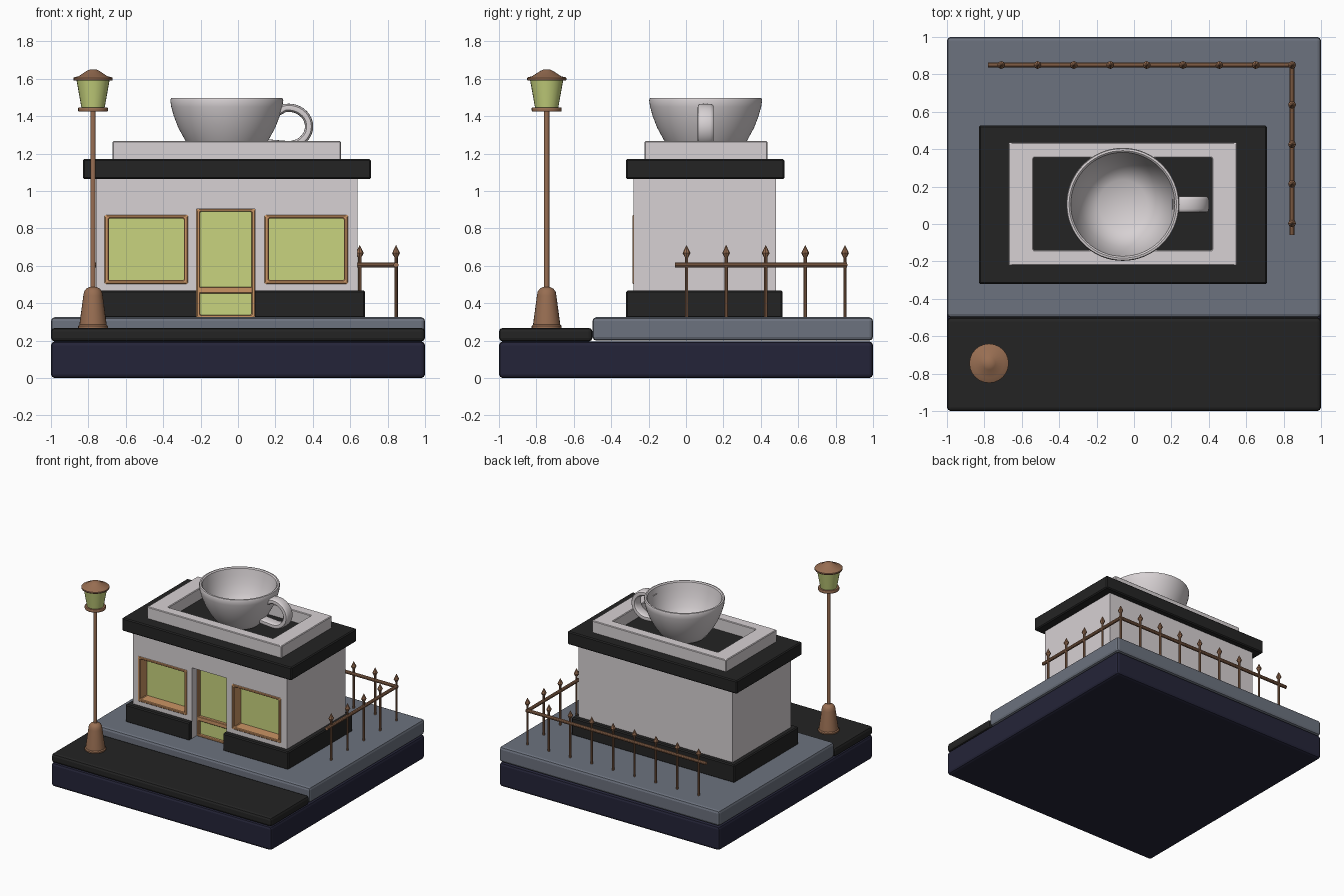
import bpy, bmesh, math
from mathutils import Vector

if "Cube" in bpy.data.objects:
    bpy.data.objects.remove(bpy.data.objects["Cube"])


def material(name, rgb):
    m = bpy.data.materials.new(name)
    m.diffuse_color = tuple((c / 255 / 12.92) if c < 11 else ((c / 255 + 0.055) / 1.055) ** 2.4 for c in rgb) + (1,)
    m.use_nodes = True
    m.node_tree.nodes["Principled BSDF"].inputs["Base Color"].default_value = m.diffuse_color
    return m


NAVY = material("navy", (36, 36, 56))
GREY = material("pavement grey", (108, 114, 126))
BLACK = material("black", (36, 36, 36))
WHITE = material("off white", (215, 209, 211))
GLASS = material("yellow green glass", (200, 212, 126))
WOOD = material("orange wood", (202, 148, 100))
COPPER = material("brown metal", (152, 110, 82))


def finish(bm, name, mat, smooth=False):
    bmesh.ops.recalc_face_normals(bm, faces=bm.faces)
    me = bpy.data.meshes.new(name)
    bm.to_mesh(me)
    bm.free()
    ob = bpy.data.objects.new(name, me)
    bpy.context.collection.objects.link(ob)
    me.materials.append(mat)
    if smooth:
        bpy.ops.object.select_all(action='DESELECT')
        ob.select_set(True)
        bpy.context.view_layer.objects.active = ob
        bpy.ops.object.shade_smooth_by_angle(angle=math.radians(35))
    return ob


def box(name, mat, x, y, z, bevel=0.0, seg=2):
    bm = bmesh.new()
    bmesh.ops.create_cube(bm, size=1)
    for v in bm.verts:
        v.co = [(r[0] + r[1]) / 2 + c * (r[1] - r[0]) for c, r in zip(v.co, (x, y, z))]
    if bevel:
        bmesh.ops.bevel(bm, geom=bm.edges[:], offset=bevel, segments=seg, profile=0.5, affect='EDGES')
    return finish(bm, name, mat)


def frame(name, mat, u, v, d, tu, tv, upright=True, bevel=0.005):
    """Rectangular ring; upright lies in XZ with depth in Y, otherwise in XY with depth in Z."""
    bm = bmesh.new()
    loops = []
    for depth in d:
        for k in (0, 1):
            a, b, c, e = u[0] + k * tu, u[1] - k * tu, v[0] + k * tv, v[1] - k * tv
            pts = [(a, c), (b, c), (b, e), (a, e)]
            loops.append([bm.verts.new((p, depth, q) if upright else (p, q, depth)) for p, q in pts])
    for i, j in ((0, 1), (1, 3), (3, 2), (2, 0)):
        for n in range(4):
            m = (n + 1) % 4
            bm.faces.new((loops[i][n], loops[i][m], loops[j][m], loops[j][n]))
    bmesh.ops.bevel(bm, geom=bm.edges[:], offset=bevel, segments=1, affect='EDGES')
    return finish(bm, name, mat)


def lathe(name, mat, profile, centre, sides=24):
    bm = bmesh.new()
    rings = []
    for r, z in profile:
        n = sides if r > 0 else 1
        rings.append([bm.verts.new((centre[0] + r * math.cos(2 * math.pi * i / sides),
                                    centre[1] + r * math.sin(2 * math.pi * i / sides), z)) for i in range(n)])
    for a, b in zip(rings, rings[1:]):
        for i in range(sides):
            j = (i + 1) % sides
            quad = [a[i % len(a)], a[j % len(a)], b[j % len(b)], b[i % len(b)]]
            bm.faces.new(list(dict.fromkeys(quad)))
    return finish(bm, name, mat, True)


def rod(name, mat, p, q, radius, sides=10):
    p, q = Vector(p), Vector(q)
    bm = bmesh.new()
    bmesh.ops.create_cone(bm, cap_ends=True, segments=sides, radius1=radius, radius2=radius, depth=(q - p).length)
    rot = (q - p).to_track_quat('Z', 'Y')
    for v in bm.verts:
        v.co = rot @ v.co + (p + q) / 2
    return finish(bm, name, mat, True)


def cut(target, x, y, z):
    cutter = box("cutter", WHITE, x, y, z)
    cutter.hide_render = True
    mod = target.modifiers.new("opening", 'BOOLEAN')
    mod.operation, mod.solver, mod.object = 'DIFFERENCE', 'EXACT', cutter
    bpy.ops.object.select_all(action='DESELECT')
    bpy.context.view_layer.objects.active = target
    bpy.ops.object.modifier_apply(modifier=mod.name)
    bpy.data.objects.remove(cutter)


# Ground: base, pavement, road
box("base", NAVY, (-1, 1), (-1, 1), (0, 0.195), 0.02)
box("pavement", GREY, (-1, 1), (-0.5, 1), (0.2, 0.325), 0.02)
box("road", BLACK, (-1, 1), (-1, -0.5), (0.195, 0.268), 0.02)

# Walls and plinth with openings
walls = box("walls", WHITE, (-0.76, 0.64), (-0.28, 0.48), (0.325, 1.07))
plinth = box("plinth", BLACK, (-0.8, 0.68), (-0.32, 0.517), (0.32, 0.467), 0.008, 1)
DOOR_X, BACK = (-0.222, 0.092), -0.19
for part in (walls, plinth):
    cut(part, DOOR_X, (-0.5, BACK), (0.2, 0.905))

# Windows, deep lined frames with recessed glass
WIN_Z = (0.503, 0.872)
for side, wx in (("left", (-0.713, -0.268)), ("right", (0.143, 0.588))):
    cut(walls, (wx[0] + 0.004, wx[1] - 0.004), (-0.5, BACK), (WIN_Z[0] + 0.004, WIN_Z[1] - 0.004))
    frame(side + "_window_frame", WOOD, wx, WIN_Z, (-0.286, BACK), 0.022, 0.02)
    box(side + "_window_glass", GLASS, (wx[0] + 0.01, wx[1] - 0.01), (BACK - 0.006, BACK + 0.002),
        (WIN_Z[0] + 0.01, WIN_Z[1] - 0.01))

# Door
frame("door_frame", WOOD, DOOR_X, (0.322, 0.905), (-0.222, BACK), 0.02, 0.016)
box("door_crossbar", WOOD, (-0.21, 0.08), (-0.222, BACK), (0.452, 0.488), 0.004, 1)
box("door_glass", GLASS, (-0.21, 0.08), (BACK - 0.008, BACK + 0.001), (0.33, 0.895))

# Roof slab and parapet
box("roof_slab", BLACK, (-0.83, 0.71), (-0.322, 0.527), (1.063, 1.17), 0.008, 1)
frame("parapet", WHITE, (-0.67, 0.55), (-0.222, 0.436), (1.165, 1.266), 0.133, 0.083, False)

# Giant cup with handle
CUP = (-0.06, 0.105)
lathe("cup", WHITE, [(0, 1.168), (0.12, 1.168), (0.155, 1.185), (0.19, 1.225), (0.222, 1.27), (0.26, 1.34),
                     (0.283, 1.40), (0.297, 1.45), (0.302, 1.485), (0.298, 1.496), (0.287, 1.498), (0.278, 1.49),
                     (0.268, 1.44), (0.252, 1.38), (0.225, 1.31), (0.185, 1.25), (0.13, 1.215), (0, 1.2)], CUP, 64)
path = [(0.215, 1.425)]
path += [(0.27 + 0.11 * math.cos(math.radians(a)), 1.345 + 0.1 * math.sin(math.radians(a))) for a in range(100, -101, -10)]
path += [(0.15, 1.255)]
bm = bmesh.new()
rings = []
for i, (x, z) in enumerate(path):
    a, b = path[max(i - 1, 0)], path[min(i + 1, len(path) - 1)]
    t = Vector((b[0] - a[0], 0, b[1] - a[1])).normalized()
    n = Vector((-t.z, 0, t.x))
    ring = []
    for k in range(16):
        c, s = math.cos(k * math.pi / 8), math.sin(k * math.pi / 8)
        off = n * 0.022 * math.copysign(abs(c) ** 0.6, c)
        ring.append(bm.verts.new(Vector((x, CUP[1] + 0.043 * math.copysign(abs(s) ** 0.6, s), z)) + off))
    rings.append(ring)
for a, b in zip(rings, rings[1:]):
    for k in range(16):
        m = (k + 1) % 16
        bm.faces.new((a[k], a[m], b[m], b[k]))
for end in (rings[0], rings[-1]):
    bm.faces.new(end)
finish(bm, "cup_handle", WHITE, True)

# Street lamp
LAMP = (-0.775, -0.745)
lathe("lamp_foot", COPPER, [(0, 0.262), (0.08, 0.262), (0.08, 0.278), (0.073, 0.285), (0.052, 0.44), (0.048, 0.462),
                            (0.036, 0.478), (0.016, 0.488), (0, 0.488)], LAMP)
rod("lamp_pole", COPPER, (*LAMP, 0.47), (*LAMP, 1.44), 0.014, 16)
lathe("lamp_collar", COPPER, [(0, 1.425), (0.078, 1.425), (0.08, 1.43), (0.08, 1.442), (0.077, 1.447), (0, 1.447)], LAMP)
lathe("lamp_glass", GLASS, [(0, 1.445), (0.062, 1.445), (0.089, 1.595), (0, 1.595)], LAMP)
lathe("lamp_cap", COPPER, [(0, 1.59), (0.102, 1.59), (0.105, 1.594), (0.105, 1.604), (0.1, 1.608), (0.078, 1.613),
                           (0.034, 1.642), (0.018, 1.649), (0, 1.65)], LAMP)

# Fence: rails and spear-topped posts
X, Y, RAIL = 0.845, 0.85, 0.605
rod("back_rail", COPPER, (-0.78, Y, RAIL), (X + 0.01, Y, RAIL), 0.0135)
rod("side_rail", COPPER, (X, Y + 0.01, RAIL), (X, -0.058, RAIL), 0.0135)
posts = [(-0.71 + i * 0.1944, Y) for i in range(9)] + [(X, 0.003 + i * 0.2115) for i in range(4)]
for i, p in enumerate(posts):
    lathe("fence_post_%d" % (i + 1), COPPER, [(0, 0.32), (0.009, 0.32), (0.009, 0.645), (0.021, 0.668),
                                              (0.0, 0.712)], p, 8)
